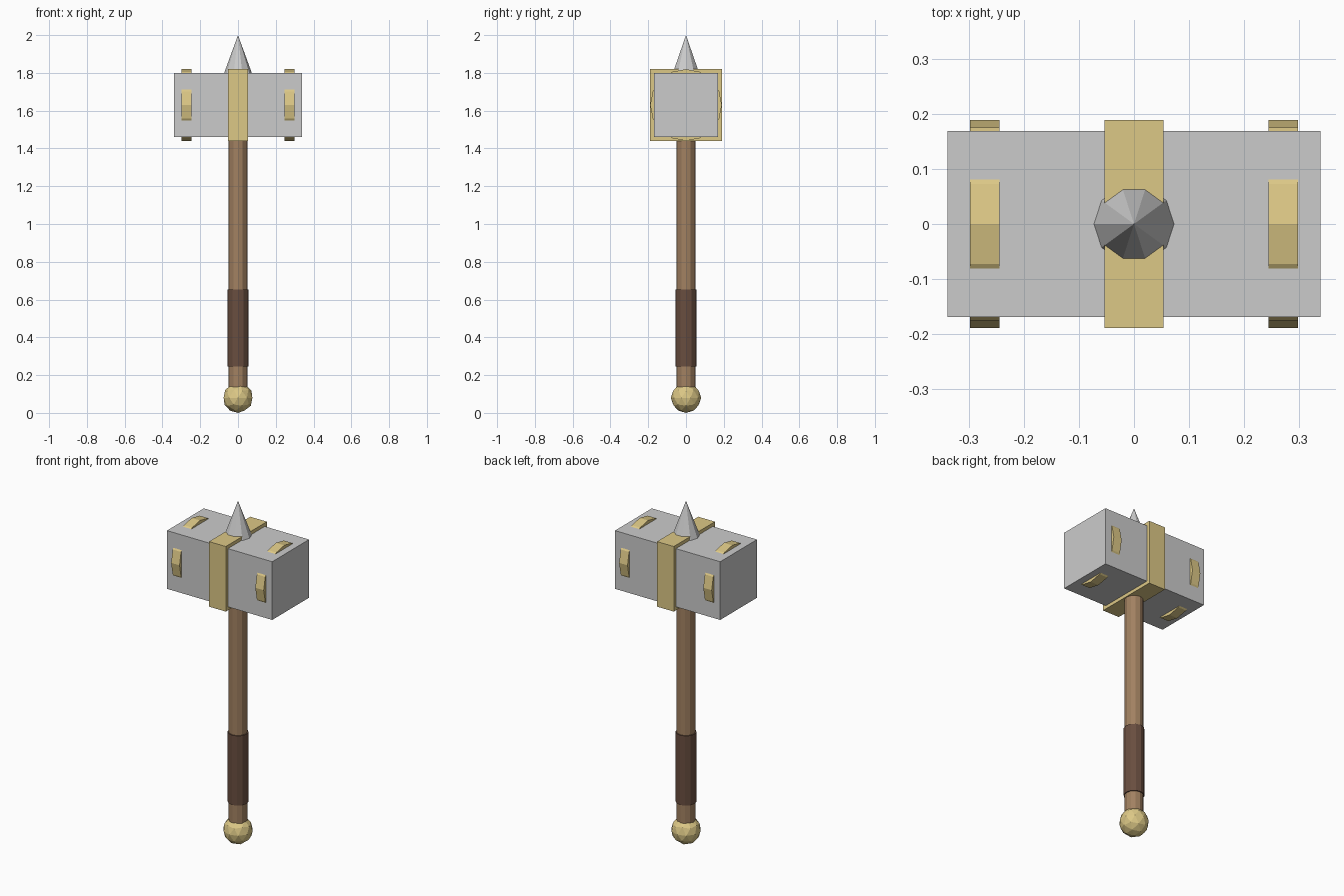
import bpy, bmesh
from math import pi
from mathutils import Matrix

if "Cube" in bpy.data.objects:
    bpy.data.objects.remove(bpy.data.objects["Cube"])


def material(name, rgb):
    m = bpy.data.materials.new(name)
    m.diffuse_color = (*rgb, 1)
    m.use_nodes = True
    m.node_tree.nodes["Principled BSDF"].inputs["Base Color"].default_value = m.diffuse_color
    return m


gold = material("gold", (0.72, 0.58, 0.24))
wood = material("wood", (0.36, 0.22, 0.12))
leather = material("leather", (0.14, 0.075, 0.05))


def finish(name, bm, mat):
    bmesh.ops.recalc_face_normals(bm, faces=bm.faces)
    me = bpy.data.meshes.new(name)
    bm.to_mesh(me)
    bm.free()
    if mat:
        me.materials.append(mat)
    ob = bpy.data.objects.new(name, me)
    bpy.context.collection.objects.link(ob)
    return ob


def box(name, size, z, mat=None):
    bm = bmesh.new()
    bmesh.ops.create_cube(bm, size=1, matrix=Matrix.Translation((0, 0, z)) @ Matrix.Diagonal((*size, 1)))
    return finish(name, bm, mat)


def rod(name, sides, r1, r2, z0, z1, mat=None):
    # Upright cylinder or cone with a corner on +x
    bm = bmesh.new()
    bmesh.ops.create_cone(bm, cap_ends=True, segments=sides, radius1=r1, radius2=r2, depth=z1 - z0)
    a = max(bm.verts, key=lambda v: v.co.xy.length).co
    turn = -a.xy.to_3d().angle((1, 0, 0)) * (1 if a.y >= 0 else -1)
    bm.transform(Matrix.Translation((0, 0, (z0 + z1) / 2)) @ Matrix.Rotation(turn, 4, 'Z'))
    return finish(name, bm, mat)


# Pommel, shaft and grip
bm = bmesh.new()
bmesh.ops.create_icosphere(bm, subdivisions=2, radius=0.08, matrix=Matrix.Translation((0, 0, 0.08)))
finish("pommel", bm, gold)
rod("shaft", 12, 0.05, 0.05, 0.10, 1.50, wood)
rod("grip", 12, 0.056, 0.056, 0.245, 0.652, leather)

# Head block with its square centre band
HEAD_Z = 1.63
box("head", (0.68, 0.34, 0.34), HEAD_Z)
box("centre_band", (0.108, 0.38, 0.38), HEAD_Z, gold)

# Round studs rings showing through the four head faces
for side, name in ((-1, "left_ring"), (1, "right_ring")):
    ring = rod(name, 16, 0.19, 0.19, -0.027, 0.027, gold)
    ring.data.transform(Matrix.Translation((side * 0.272, 0, HEAD_Z)) @ Matrix.Rotation(pi / 2, 4, 'Y'))

# Top spike
rod("spike", 10, 0.073, 0, 1.80, 2.0)
